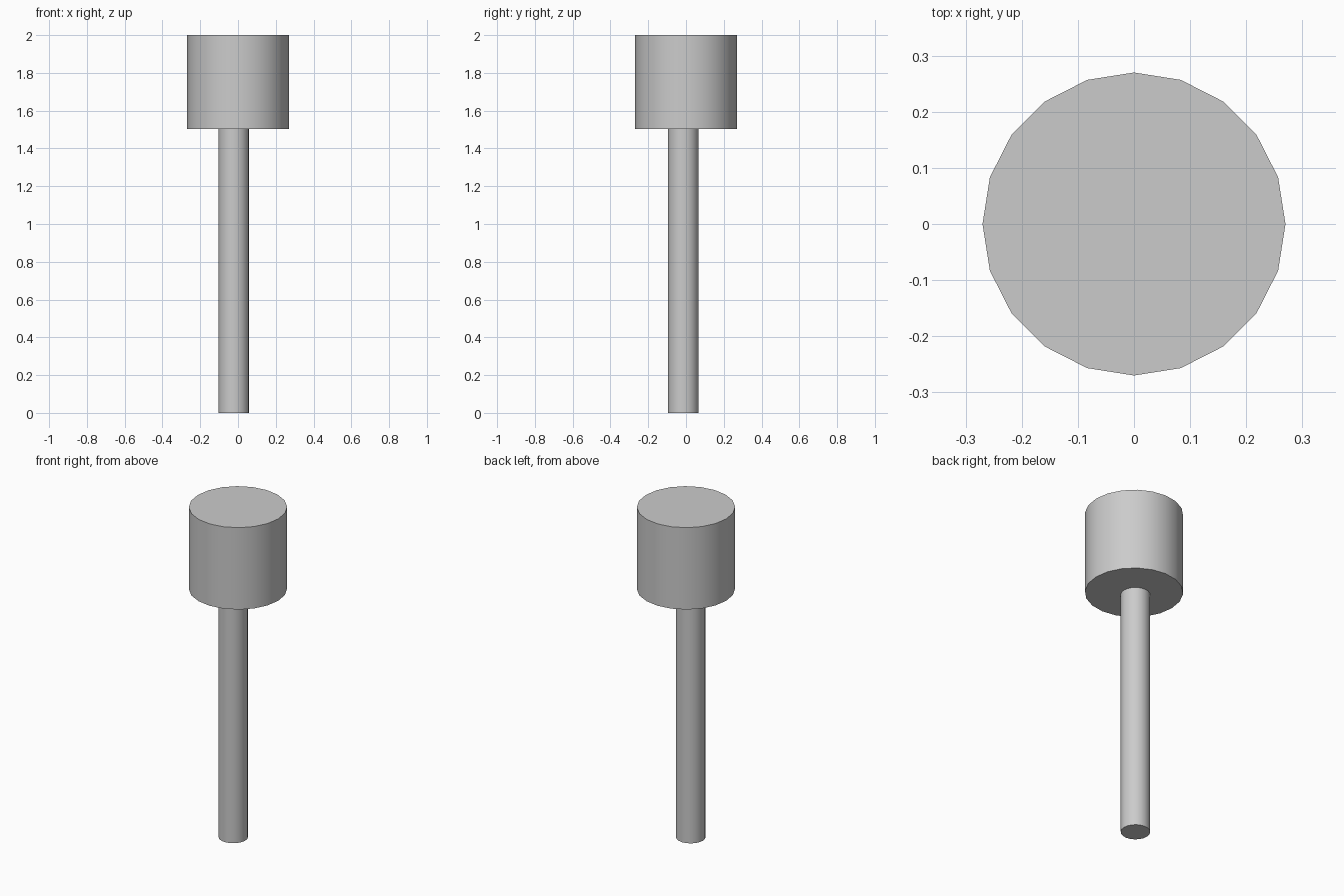
import bpy
import math

if "Cube" in bpy.data.objects:
    bpy.data.objects.remove(bpy.data.objects["Cube"])


def cylinder(name, radius, x, y, z_low, z_high, sides=20):
    bpy.ops.mesh.primitive_cylinder_add(
        vertices=sides, radius=radius, depth=z_high - z_low,
        location=(x, y, (z_low + z_high) / 2))
    obj = bpy.context.object
    obj.name = name
    bpy.ops.object.shade_smooth_by_angle(angle=math.radians(30))
    return obj


# Mallet head, centred on the axis
cylinder("head", 0.27, 0, 0, 1.504, 2.0)

# Handle, slightly off centre, meeting the underside of the head
cylinder("handle", 0.081, -0.022, -0.014, 0, 1.504)
